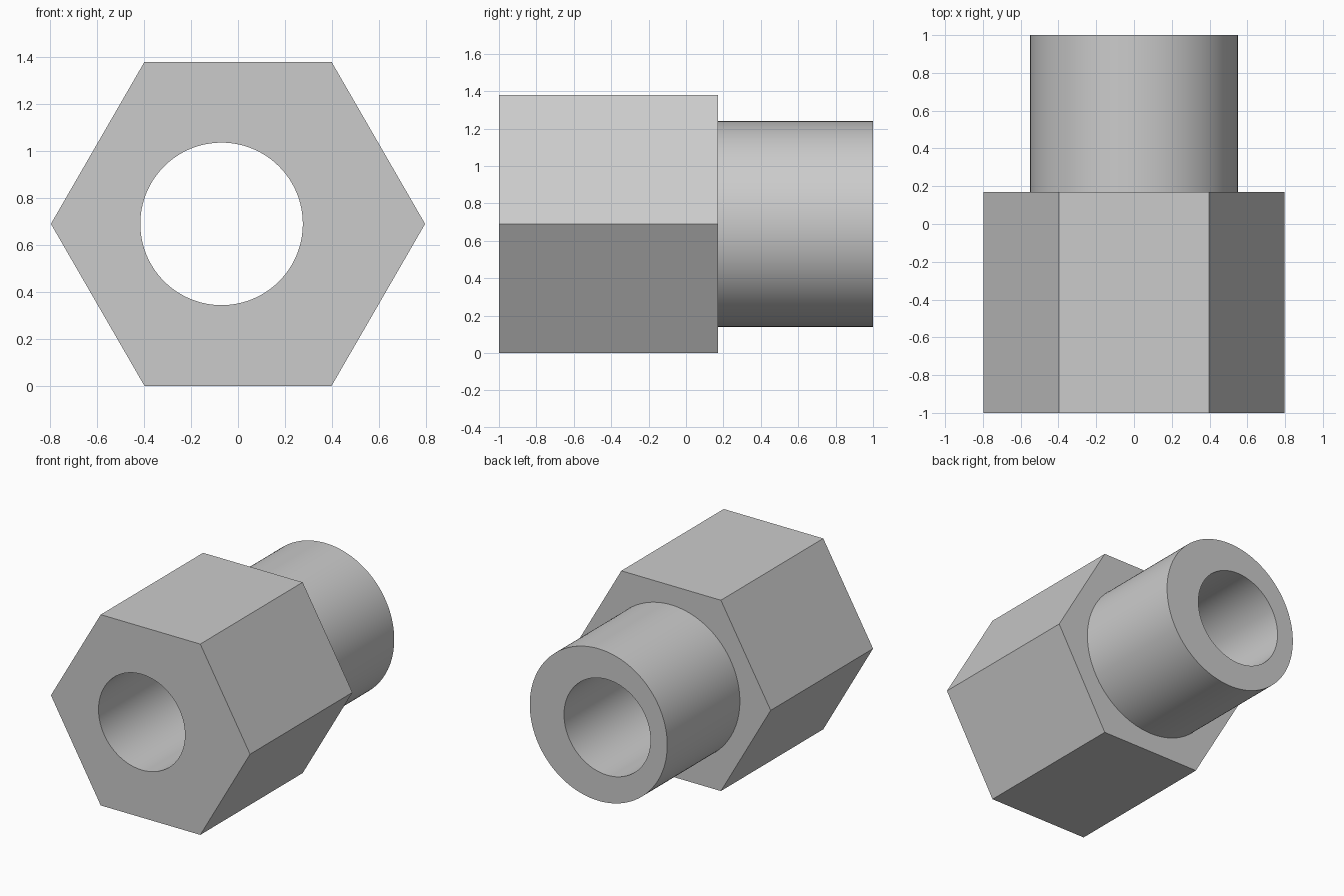
import bpy
import math

cube = bpy.data.objects.get("Cube")
if cube:
    bpy.data.objects.remove(cube, do_unlink=True)

AXIS_Z = 0.69
HEX_RADIUS = AXIS_Z / math.cos(math.pi / 6)

steel = bpy.data.materials.new("plain_grey_steel")
steel.use_nodes = True
grey = (0.6, 0.6, 0.6, 1)
steel.diffuse_color = grey
steel.node_tree.nodes["Principled BSDF"].inputs["Base Color"].default_value = grey


def prism(name, sides, radius, y_start, y_end, x=0, spin=0):
    """Upright-sided prism lying along the y axis."""
    bpy.ops.mesh.primitive_cylinder_add(
        vertices=sides, radius=radius, depth=y_end - y_start,
        location=(x, (y_start + y_end) / 2, AXIS_Z),
        rotation=(math.pi / 2, spin, 0))
    obj = bpy.context.object
    obj.name = name
    bpy.ops.object.transform_apply(location=True, rotation=True, scale=True)
    obj.data.materials.append(steel)
    return obj


def combine(target, tool, operation):
    """Apply a boolean and remove the tool object."""
    mod = target.modifiers.new(operation.lower(), "BOOLEAN")
    mod.operation = operation
    mod.solver = "EXACT"
    mod.object = tool
    bpy.ops.object.select_all(action="DESELECT")
    target.select_set(True)
    bpy.context.view_layer.objects.active = target
    bpy.ops.object.modifier_apply(modifier=mod.name)
    bpy.data.objects.remove(tool, do_unlink=True)


# Hexagonal body with corners pointing to the left and right
body = prism("hex_fitting", 6, HEX_RADIUS, -1, 0.17, spin=math.pi / 6)

# Round spigot at the back
combine(body, prism("spigot", 128, 0.55, -0.5, 1), "UNION")

# Off-centre bore running right through
combine(body, prism("bore_cutter", 128, 0.346, -1.2, 1.2, x=-0.07), "DIFFERENCE")

bpy.ops.object.shade_smooth_by_angle(angle=math.radians(30))
